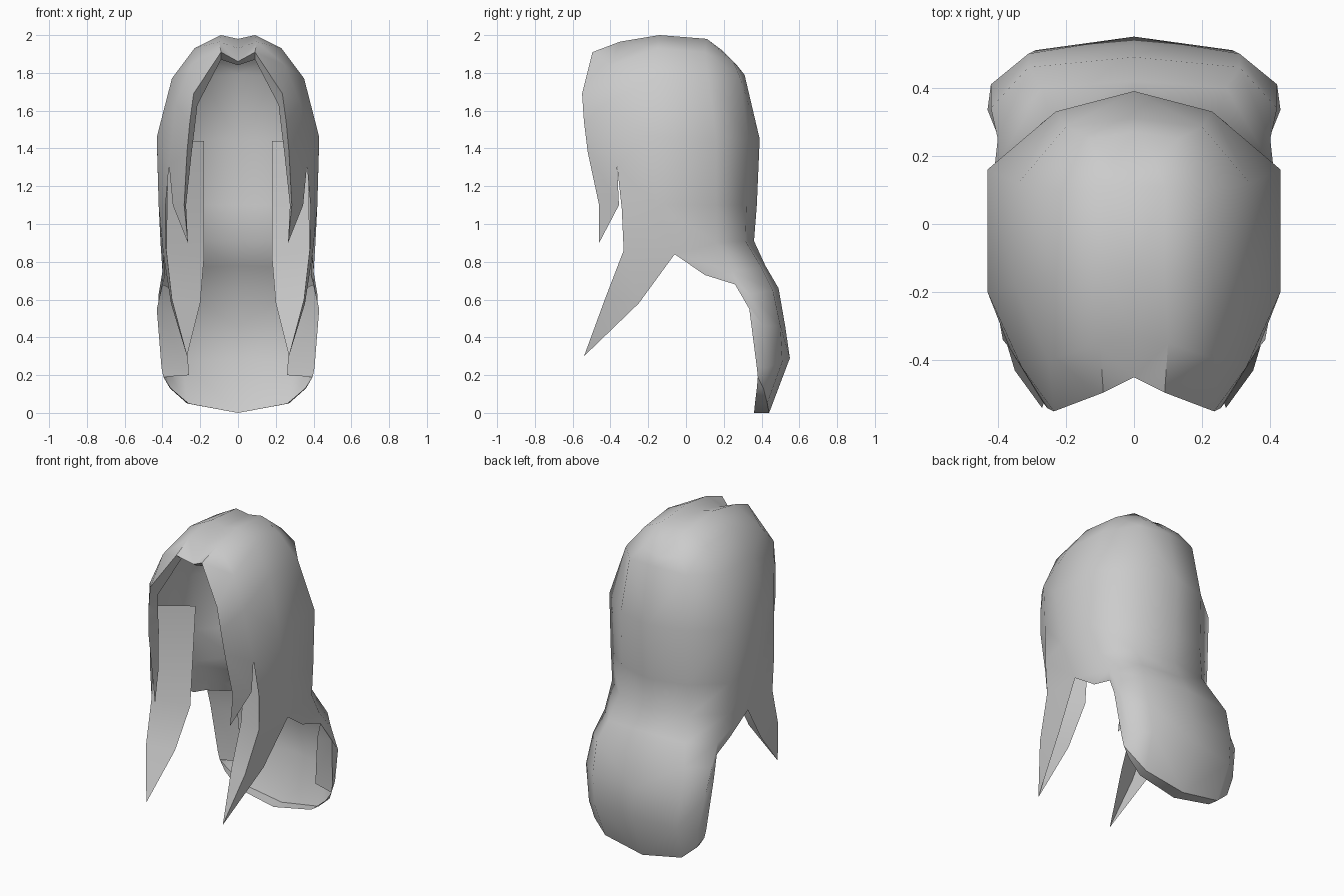
import bpy, bmesh, math

if "Cube" in bpy.data.objects:
    bpy.data.objects.remove(bpy.data.objects["Cube"])

grey = bpy.data.materials.new("hair_grey")
grey.diffuse_color = (0.6, 0.6, 0.6, 1)
grey.use_nodes = True
grey.node_tree.nodes["Principled BSDF"].inputs["Base Color"].default_value = grey.diffuse_color


def build(name, sheets, angle=60):
    """Loft each sheet (a list of equal-length point rows), weld, mirror over x."""
    bm = bmesh.new()
    for rows in sheets:
        grid = [[bm.verts.new(p) for p in row] for row in rows]
        for a, b in zip(grid, grid[1:]):
            for i in range(len(a) - 1):
                bm.faces.new((a[i], a[i + 1], b[i + 1], b[i]))
    bmesh.ops.remove_doubles(bm, verts=bm.verts, dist=0.001)
    bmesh.ops.dissolve_degenerate(bm, edges=bm.edges, dist=0.001)
    geom = bmesh.ops.mirror(bm, geom=bm.verts[:] + bm.edges[:] + bm.faces[:],
                            axis='X', merge_dist=0.001)
    bmesh.ops.recalc_face_normals(bm, faces=bm.faces)
    me = bpy.data.meshes.new(name)
    bm.to_mesh(me)
    bm.free()
    ob = bpy.data.objects.new(name, me)
    bpy.context.collection.objects.link(ob)
    me.materials.append(grey)
    bpy.ops.object.select_all(action='DESELECT')
    ob.select_set(True)
    bpy.context.view_layer.objects.active = ob
    bpy.ops.object.shade_smooth_by_angle(angle=math.radians(angle))
    return ob


# Arches of the cap, each from the parting down the side
hairline = [(0, -.45, 1.86), (.09, -.495, 1.91), (.235, -.55, 1.69), (.255, -.54, 1.54), (.27, -.52, 1.38)]
temple = [(0, -.33, 1.93), (.1, -.35, 1.965), (.25, -.4, 1.84), (.33, -.42, 1.64), (.365, -.365, 1.31)]
middle = [(0, -.14, 1.98), (.09, -.14, 2.0), (.23, -.15, 1.93), (.35, -.18, 1.77), (.43, -.2, 1.46)]
rear = [(0, .11, 1.965), (.09, .11, 1.98), (.22, .1, 1.91), (.34, .12, 1.76), (.43, .16, 1.45)]
back = [(0, .11, 1.965), (.06, .19, 1.92), (.13, .25, 1.86), (.2, .285, 1.78), (.23, .33, 1.45)]
nape = [(0, .11, 1.965), (0, .21, 1.89), (0, .27, 1.84), (0, .31, 1.79), (0, .39, 1.45)]
cap = [hairline, temple, middle, rear, back, nape]

# Lower sides: from the cap's rim down to the nape
low_a = [(.385, -.34, 1.08), (.42, -.15, 1.1), (.42, .16, 1.1), (.23, .32, 1.1), (0, .375, 1.1)]
low_b = [(.38, -.33, .86), (.395, -.06, .84), (.41, .16, .9), (.25, .315, .91), (0, .36, .91)]
sides = [[arch[-1] for arch in cap[1:]], low_a, low_b]

# Flared tail behind the neck
tail = [low_b[1:],
        [(.385, .1, .73), (.40, .25, .75), (.27, .4, .77), (0, .42, .78)],
        [(.40, .26, .68), (.42, .34, .63), (.31, .46, .65), (0, .49, .66)],
        [(.43, .335, .55), (.42, .41, .46), (.31, .5, .46), (0, .525, .46)],
        [(.405, .375, .24), (.385, .43, .24), (.29, .51, .27), (0, .55, .29)],
        [(.395, .38, .19), (.36, .41, .13), (.27, .43, .05), (0, .44, 0)]]

# Pointed lock in front of each shoulder, and the short one at the temple
lock_tip = (.27, -.54, .3)
side_lock = [low_b[:2], [(.35, -.43, .6), (.355, -.25, .58)], [lock_tip, lock_tip]]
bang_tip = (.265, -.46, .9)
bang = [[hairline[-1], temple[-1]], [(.285, -.46, 1.1), (.345, -.355, 1.1)], [bang_tip, bang_tip]]

build("hair_shell", [cap, sides, tail, side_lock, bang])

# Rolled inner edge of the face opening
rim_out = hairline + [bang[1][0], bang_tip]
rim_in = [(0, -.42, 1.84), (.09, -.44, 1.87), (.215, -.5, 1.63), (.23, -.48, 1.5),
          (.245, -.45, 1.38), (.275, -.41, 1.1), bang_tip]
build("face_rim", [[rim_out, rim_in]])

# Inner panel of each side lock
build("lock_lining", [[[(.37, -.3, 1.44), (.18, -.17, 1.44)],
                       [low_b[0], (.18, -.225, .82)],
                       [side_lock[1][0], (.2, -.35, .58)],
                       [lock_tip, lock_tip]]])

# Folded edges of the tail
build("tail_fold", [[[tail[2][0], (.31, .41, .64)],
                     [tail[3][0], (.28, .4, .5)],
                     [tail[4][0], (.262, .41, .24)],
                     [tail[5][0], (.26, .41, .2)]]])
build("tail_hem", [[tail[5], [(.395, .38, .19), (.355, .375, .13), (.26, .365, .05), (0, .36, 0)]]])
